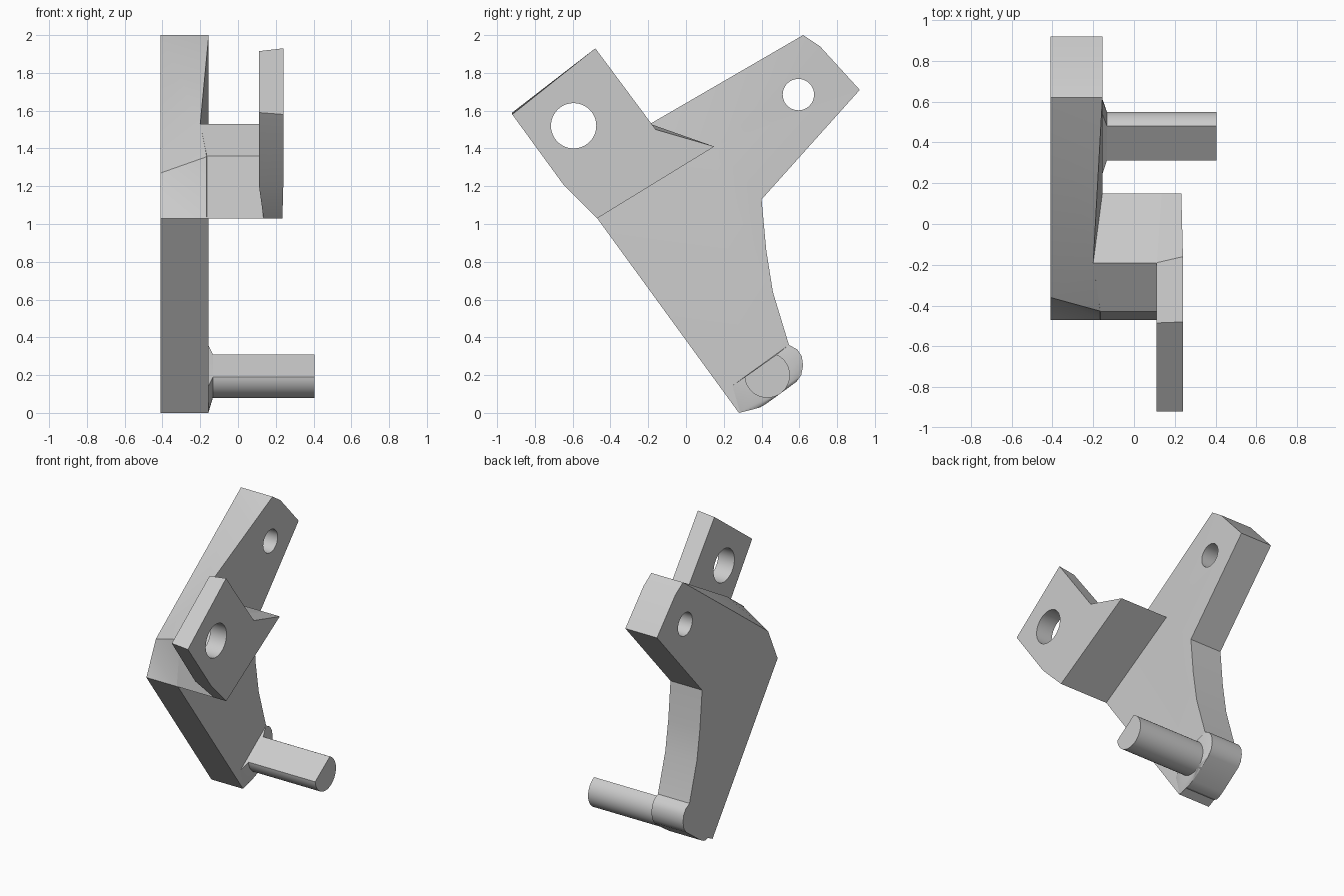
import bpy, bmesh, math
from mathutils import Vector

if "Cube" in bpy.data.objects:
    bpy.data.objects.remove(bpy.data.objects["Cube"])

grey = bpy.data.materials.new("plain grey")
grey.use_nodes = True
colour = (0.6, 0.6, 0.6, 1)
grey.diffuse_color = colour
grey.node_tree.nodes["Principled BSDF"].inputs["Base Color"].default_value = colour


def finish(name, bm):
    bmesh.ops.recalc_face_normals(bm, faces=bm.faces)
    mesh = bpy.data.meshes.new(name)
    bm.to_mesh(mesh)
    bm.free()
    mesh.materials.append(grey)
    obj = bpy.data.objects.new(name, mesh)
    bpy.context.collection.objects.link(obj)
    return obj


def ring(bm, x, profile):
    """Profile points are (y, z), or (y, z, own x)."""
    return [bm.verts.new((p[2] if len(p) > 2 else x, p[0], p[1])) for p in profile]


def loft(name, x0, profile0, x1, profile1):
    bm = bmesh.new()
    a, b = ring(bm, x0, profile0), ring(bm, x1, profile1)
    bm.faces.new(a)
    bm.faces.new(b)
    for i in range(len(a)):
        j = (i + 1) % len(a)
        bm.faces.new((a[i], a[j], b[j], b[i]))
    return finish(name, bm)


def circle(y, z, r, start=0, sweep=2 * math.pi, n=48):
    return [(y + r * math.cos(start + sweep * i / n),
             z + r * math.sin(start + sweep * i / n)) for i in range(n)]


def drill(obj, y, z, r):
    hole = circle(y, z, r)
    cutter = loft(obj.name + "_hole_cutter", -1, hole, 1, hole)
    cutter.hide_render = True
    cutter.hide_set(True)
    mod = obj.modifiers.new("hole", 'BOOLEAN')
    mod.operation = 'DIFFERENCE'
    mod.solver = 'EXACT'
    mod.object = cutter
    bpy.context.view_layer.objects.active = obj
    bpy.ops.object.modifier_apply(modifier=mod.name)
    bpy.data.objects.remove(cutter)


# Shared corners of the arm and the bridge
heel = (-0.47, 1.03)
shoulder = (-0.43, 1.36)
notch = (-0.19, 1.53)
rear = (0.15, 1.41)
OUT, IN = -0.41, -0.155

# Main arm: flat side profile running from the upper tip round to the foot
foot = [(0.545, 0.36), (0.59, 0.335), (0.613, 0.30), (0.62, 0.25), (0.61, 0.20),
        (0.585, 0.165), (0.42, 0.045), (0.39, 0.028), (0.36, 0.02),
        (0.335, 0.028), (0.28, 0.0)]
rim = [(0.62, 2.0), (0.71, 1.94), (0.92, 1.71), (0.40, 1.13), (0.425, 0.86),
       (0.46, 0.64)] + foot + [heel]
bm = bmesh.new()
o, i = ring(bm, OUT, rim), ring(bm, IN, rim)
o_shoulder, = ring(bm, OUT, [(-0.36, 1.27)])
i_shoulder, i_notch, i_rear = ring(bm, IN, [shoulder, notch + (-0.2,), rear])
for k in range(len(rim) - 1):
    bm.faces.new((o[k], o[k + 1], i[k + 1], i[k]))
bm.faces.new(o + [o_shoulder])
bm.faces.new(i + [i_rear])
for face in ((i[0], i_notch, i_rear), (i[-1], i_shoulder, i_notch, i_rear),
             (o[-1], i[-1], o_shoulder), (i[-1], i_shoulder, o_shoulder),
             (o_shoulder, i_shoulder, i_notch), (o_shoulder, i_notch, o[0]),
             (o[0], i_notch, i[0])):
    bm.faces.new(face)
arm = finish("main_arm", bm)
drill(arm, 0.595, 1.685, 0.083)

# Bridge joining the arm to the side lug
bridge = loft("bridge", -0.165, [heel, shoulder, notch + (-0.2,), rear],
              0.112, [heel + (0.136,), shoulder, notch, rear + (0.136,)])

# Side lug with a large hole
lug = loft("side_lug",
           0.11, [heel + (0.135,), (-0.65, 1.21), (-0.92, 1.59), (-0.485, 1.915),
                  notch, rear],
           0.24, [heel + (0.235,), (-0.65, 1.21), (-0.92, 1.58), (-0.48, 1.93),
                  (-0.16, 1.50), rear + (0.232,)])
drill(lug, -0.595, 1.52, 0.12)

# Pin with one flat side
flat = math.atan2(0.817, -0.577)
half = math.radians(60)
d_shape = circle(0.43, 0.20, 0.12, flat + half, 2 * math.pi - 2 * half, 40)
d_shape.append((0.43 + 0.12 * math.cos(flat - half), 0.20 + 0.12 * math.sin(flat - half)))
pin = loft("pin", -0.17, d_shape, 0.405, d_shape)

# Tapered collar at the pin root
bm = bmesh.new()
ring(bm, IN - 0.002, foot + [(0.24, 0.14), (0.52, 0.335)])
ring(bm, -0.133, d_shape)
hull = bmesh.ops.convex_hull(bm, input=bm.verts)
loose = [v for v in bm.verts if not v.link_faces]
bmesh.ops.delete(bm, geom=loose, context='VERTS')
collar = finish("pin_collar", bm)

# Smooth the round surfaces, keep the edges crisp
bpy.ops.object.select_all(action='DESELECT')
for obj in (arm, bridge, lug, pin, collar):
    obj.select_set(True)
bpy.context.view_layer.objects.active = arm
bpy.ops.object.shade_smooth_by_angle(angle=math.radians(30))
